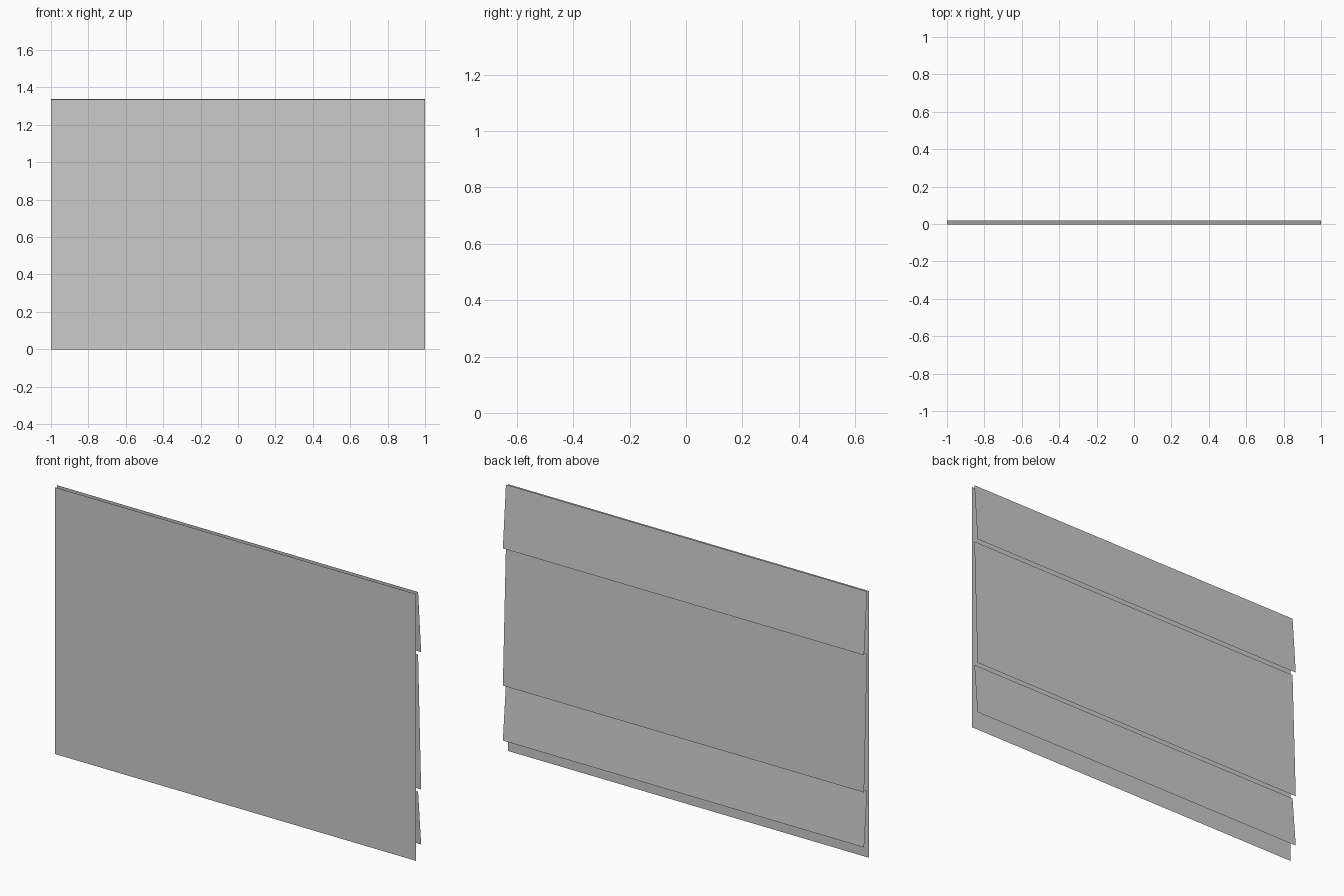
import bpy

if "Cube" in bpy.data.objects:
    bpy.data.objects.remove(bpy.data.objects["Cube"])

HALF = 1.0  # half width of the panel


def sheet(name, top, bottom):
    """Thin single-face strip spanning the width; top and bottom are (y, z)."""
    (yt, zt), (yb, zb) = top, bottom
    verts = [(-HALF, yb, zb), (HALF, yb, zb), (HALF, yt, zt), (-HALF, yt, zt)]
    mesh = bpy.data.meshes.new(name)
    mesh.from_pydata(verts, [], [(0, 1, 2, 3)])
    obj = bpy.data.objects.new(name, mesh)
    bpy.context.collection.objects.link(obj)
    return obj


# Flat wall sheet facing the front
sheet("wall_sheet", (-0.02, 1.335), (-0.02, 0.0))

# Tilted siding boards on the back, bottom edges leaning outward
boards = {
    "upper_board": (1.339, 1.029),
    "middle_board": (1.026, 0.342),
    "lower_board": (0.340, 0.067),
}
for name, (z_top, z_bottom) in boards.items():
    board = sheet(name, (-0.004, z_top), (0.02, z_bottom))
    board.data.flip_normals()
